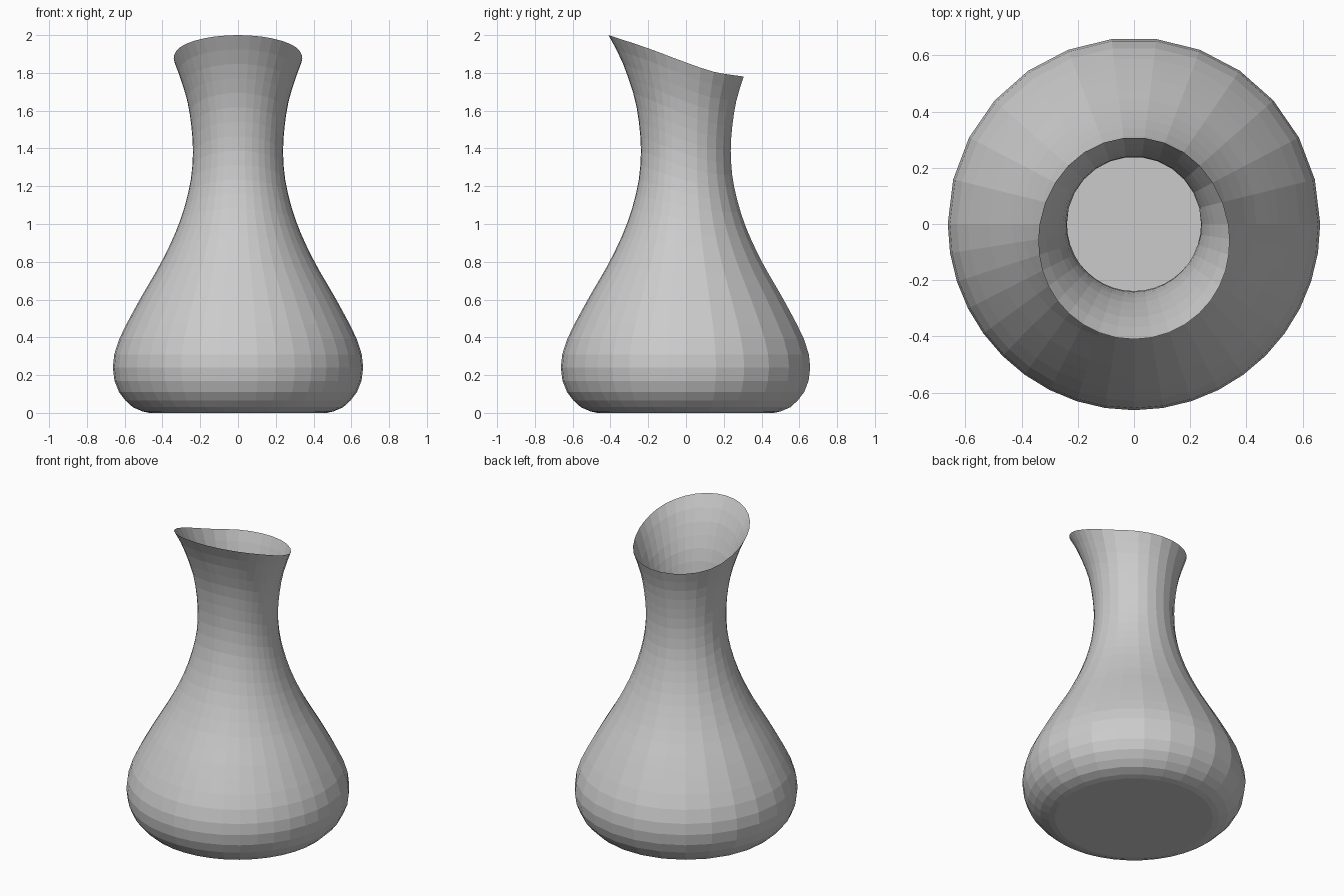
import bpy, bmesh
from math import sin, cos, pi

if "Cube" in bpy.data.objects:
    bpy.data.objects.remove(bpy.data.objects["Cube"])


def curve(points, x):
    """Smooth cubic interpolation through (x, value) points."""
    n = len(points)

    def slope(k):
        a, b = points[max(k - 1, 0)], points[min(k + 1, n - 1)]
        return (b[1] - a[1]) / (b[0] - a[0])

    x = min(max(x, points[0][0]), points[-1][0])
    i = 0
    while i < n - 2 and x > points[i + 1][0]:
        i += 1
    (x0, y0), (x1, y1) = points[i], points[i + 1]
    h = x1 - x0
    t = (x - x0) / h
    return ((2*t**3 - 3*t**2 + 1) * y0 + (t**3 - 2*t**2 + t) * h * slope(i)
            + (3*t**2 - 2*t**3) * y1 + (t**3 - t**2) * h * slope(i + 1))


# Body silhouette (height, radius) and slanted rim (depth, height)
PROFILE = [(0, 0.47), (0.015, 0.53), (0.05, 0.58), (0.11, 0.63), (0.2, 0.66),
           (0.3, 0.657), (0.4, 0.625), (0.6, 0.52), (0.8, 0.405), (1.0, 0.313),
           (1.2, 0.256), (1.36, 0.239), (1.5, 0.245), (1.65, 0.268),
           (1.78, 0.308), (1.88, 0.347), (2.0, 0.41)]
RIM = [(-0.41, 2.0), (-0.2, 1.93), (0, 1.855), (0.15, 1.805), (0.31, 1.78)]

# Ring heights: tight round the base, then even up the neck
LEVELS = [0, 0.008, 0.03, 0.065, 0.11, 0.17, 0.24, 0.31, 0.39, 0.47]
LEVELS += [0.47 + 1.53 * k / 20 for k in range(1, 21)]

# Columns: broad facets at the back, finer ones at the front
ANGLES = [pi * k / 13 for k in range(13)] + [pi + pi * k / 20 for k in range(20)]

bm = bmesh.new()
columns = []
for a in ANGLES:
    top = 1.86
    for _ in range(25):
        top = curve(RIM, curve(PROFILE, top) * sin(a))
    column = []
    for level in LEVELS:
        z = level
        if level > 0.47:
            z = 0.47 + (level - 0.47) * (top - 0.47) / 1.53
        r = curve(PROFILE, z)
        column.append(bm.verts.new((r * cos(a), r * sin(a), z)))
    columns.append(column)

# Thin open wall and flat base
for i, left in enumerate(columns):
    right = columns[(i + 1) % len(columns)]
    for j in range(len(LEVELS) - 1):
        bm.faces.new((left[j], right[j], right[j + 1], left[j + 1]))
bm.faces.new([c[0] for c in reversed(columns)])

mesh = bpy.data.meshes.new("carafe")
bm.to_mesh(mesh)
bm.free()
carafe = bpy.data.objects.new("carafe", mesh)
bpy.context.collection.objects.link(carafe)
